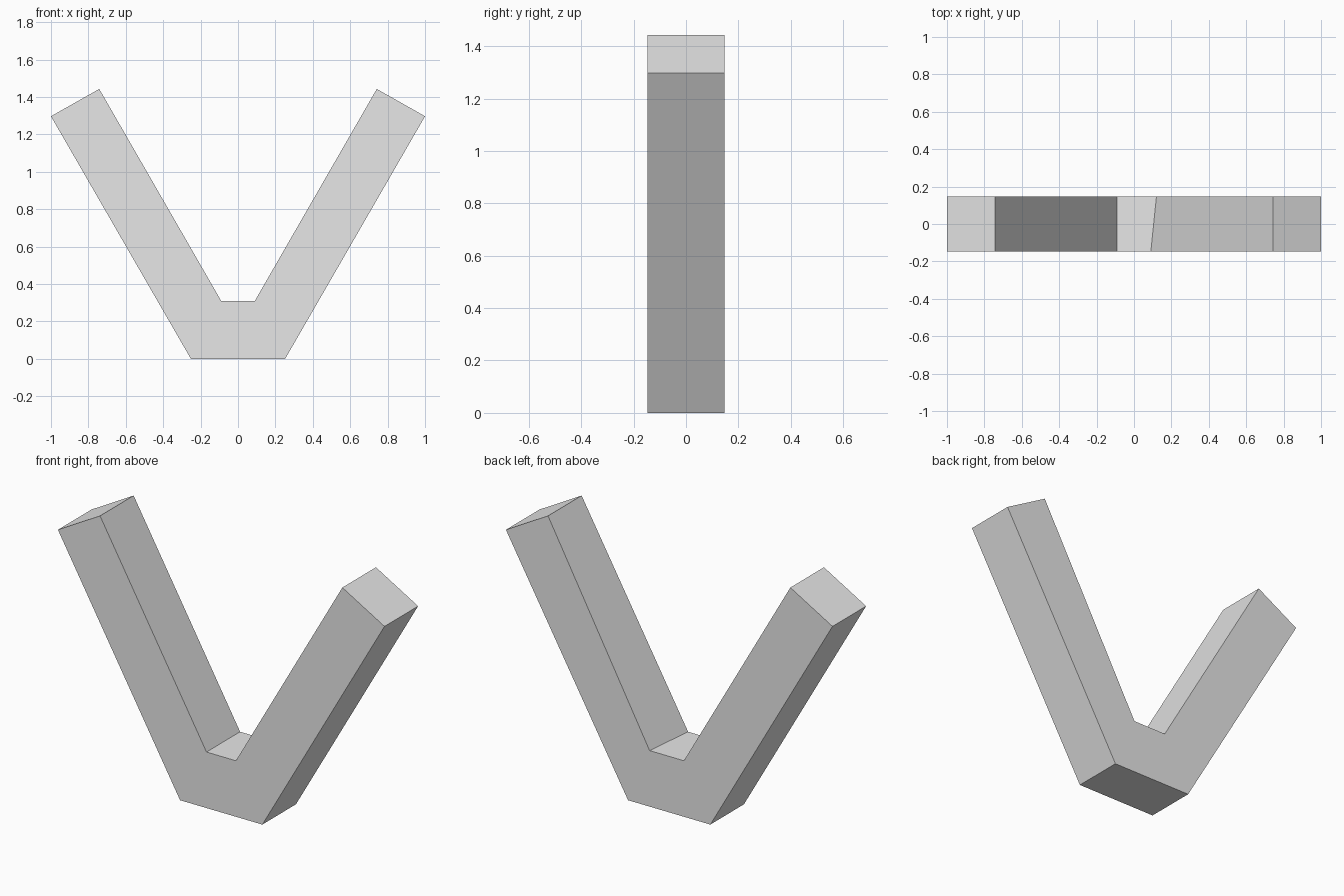
import bpy
import bmesh

cube = bpy.data.objects.get("Cube")
if cube:
    bpy.data.objects.remove(cube, do_unlink=True)

HALF_DEPTH = 0.147

# One plain grey
grey = bpy.data.materials.new("light_grey")
grey.use_nodes = True
colour = (0.8, 0.8, 0.8, 1)
grey.diffuse_color = colour
grey.node_tree.nodes["Principled BSDF"].inputs["Base Color"].default_value = colour

# Half outline from bottom to notch, mirrored into a full V
half = [(0.252, 0), (1, 1.297), (0.742, 1.443), (0.09, 0.31)]
outline = half + [(-x, z) for x, z in reversed(half)]

bm = bmesh.new()
front = [bm.verts.new((x, -HALF_DEPTH, z)) for x, z in outline]
back = [bm.verts.new((x, HALF_DEPTH, z)) for x, z in outline]

# The rear notch corner on the left sits slightly further out
back[3].co.x = 0.12

# Front and back caps, then the band of side faces
bm.faces.new(front)
bm.faces.new(reversed(back))
for i in range(len(outline)):
    j = (i + 1) % len(outline)
    bm.faces.new((front[j], front[i], back[i], back[j]))
bmesh.ops.recalc_face_normals(bm, faces=bm.faces)

mesh = bpy.data.meshes.new("v_bracket")
bm.to_mesh(mesh)
bm.free()
mesh.materials.append(grey)
bracket = bpy.data.objects.new("v_bracket", mesh)
bpy.context.collection.objects.link(bracket)
